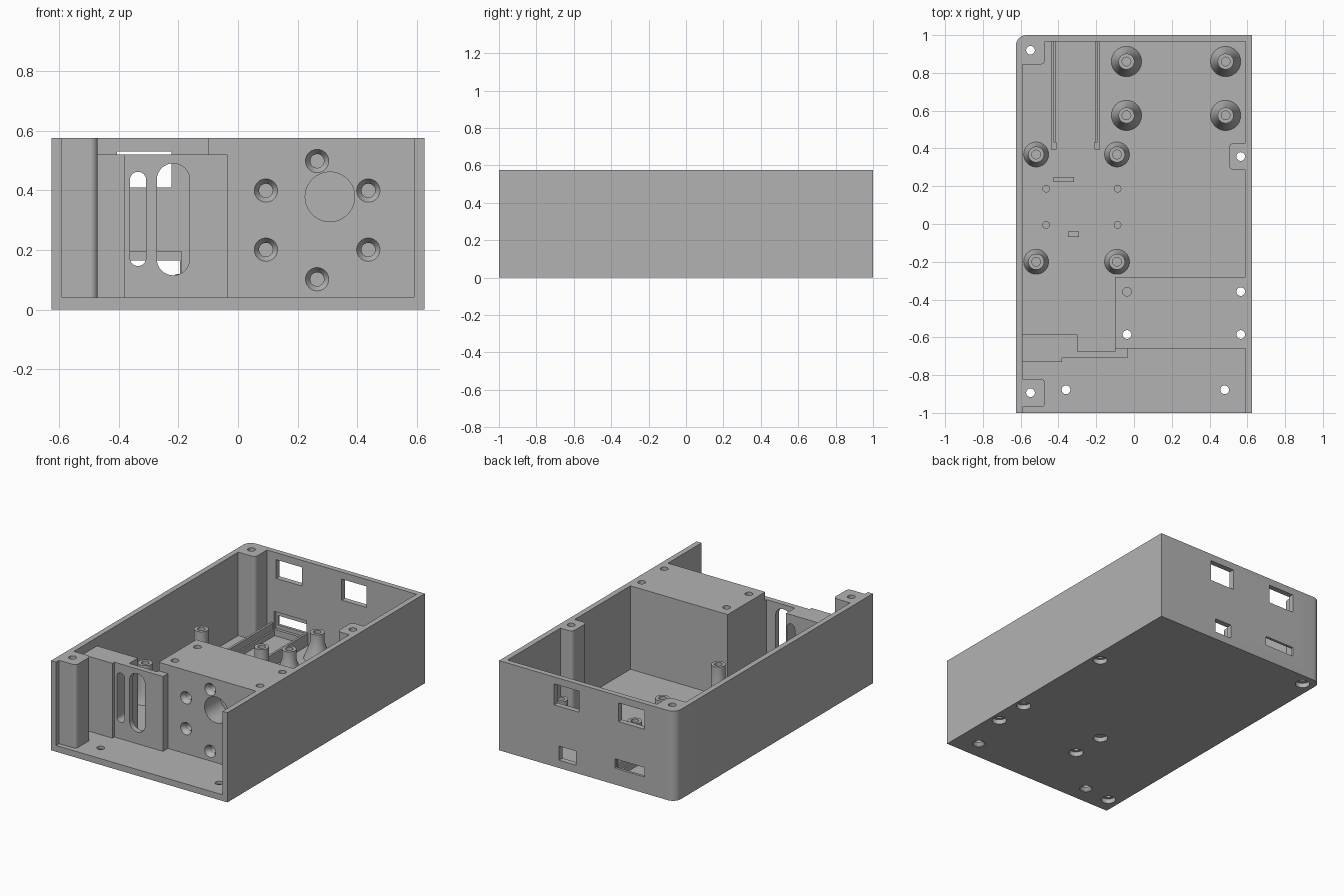
import bpy, bmesh, math
from mathutils import Vector

if "Cube" in bpy.data.objects:
    bpy.data.objects.remove(bpy.data.objects["Cube"], do_unlink=True)

grey = bpy.data.materials.new("plain_grey")
grey.use_nodes = True
GREY = (0.45, 0.45, 0.45, 1)
grey.diffuse_color = GREY
grey.node_tree.nodes["Principled BSDF"].inputs["Base Color"].default_value = GREY

FLOOR, TOP, IN_X, IN_Y = 0.04, 0.575, 0.59, 0.965
HOLE, BORE_X, BORE_Z = 0.023, 0.265, 0.30


def finish(name, bm):
    bmesh.ops.recalc_face_normals(bm, faces=bm.faces)
    mesh = bpy.data.meshes.new(name)
    bm.to_mesh(mesh)
    bm.free()
    mesh.materials.append(grey)
    ob = bpy.data.objects.new(name, mesh)
    bpy.context.collection.objects.link(ob)
    return ob


def rounded(points, steps=8):
    """Replace every (x, y, radius) corner by an arc."""
    out = []
    for i, p in enumerate(points):
        c = Vector(p[:2])
        if len(p) < 3:
            out.append(c)
            continue
        a = (Vector(points[i - 1][:2]) - c).normalized() * p[2]
        b = (Vector(points[(i + 1) % len(points)][:2]) - c).normalized() * p[2]
        for k in range(steps + 1):
            t = k / steps * math.pi / 2
            out.append(c + a * (1 - math.sin(t)) + b * (1 - math.cos(t)))
    return out


def prism(name, points, lo, hi, axis="z"):
    """Extrude an outline along z, or an x-z outline along y."""
    bm = bmesh.new()
    place = (lambda p, h: (p.x, p.y, h)) if axis == "z" else (lambda p, h: (p.x, h, p.y))
    outline = rounded(points)
    rings = [[bm.verts.new(place(p, h)) for p in outline] for h in (lo, hi)]
    n = len(outline)
    bm.faces.new(rings[0])
    bm.faces.new(rings[1])
    for i in range(n):
        j = (i + 1) % n
        bm.faces.new((rings[0][i], rings[0][j], rings[1][j], rings[1][i]))
    return finish(name, bm)


def rect(x0, x1, y0, y1, r=None):
    corners = [(x0, y0), (x1, y0), (x1, y1), (x0, y1)]
    return [c + (r,) for c in corners] if r else corners


def box(name, x0, x1, y0, y1, z0, z1):
    return prism(name, rect(x0, x1, y0, y1), z0, z1)


def lathe(name, profile, at, axis="z", steps=40):
    """Turn an (r, h) profile about z or y."""
    bm = bmesh.new()
    vs = [bm.verts.new((r, 0, h)) for r, h in profile]
    es = [bm.edges.new(pair) for pair in zip(vs, vs[1:])]
    bmesh.ops.spin(bm, geom=vs + es, axis=(0, 0, 1), cent=(0, 0, 0),
                   angle=math.tau, steps=steps, use_duplicate=False)
    bmesh.ops.remove_doubles(bm, verts=bm.verts, dist=1e-5)
    for v in bm.verts:
        x, y, h = v.co
        v.co = Vector((x, y, h) if axis == "z" else (x, h, y)) + Vector(at)
    return finish(name, bm)


def rod(x, y, r, lo, hi):
    return lathe("cutter", [(0, lo), (r, lo), (r, hi), (0, hi)], (x, y, 0))


def cut(target, cutters):
    bpy.context.view_layer.objects.active = target
    for c in cutters:
        c.hide_render = True
        m = target.modifiers.new("cut", "BOOLEAN")
        m.operation, m.solver, m.object = "DIFFERENCE", "EXACT", c
        bpy.ops.object.modifier_apply(modifier=m.name)
        bpy.data.objects.remove(c, do_unlink=True)


# Open tray: outer body hollowed from the top and the front
shell = prism("case_shell", [(-0.625, -1), (0.625, -1), (0.625, 1), (-0.625, 1, 0.055)], 0, TOP)
cut(shell, [box("cutter", -IN_X, IN_X, -1.1, IN_Y, FLOOR, 0.7)])

# Connector openings in the back wall, one with an inner recess
windows = [(0.06, 0.235, 0.395, 0.53), (-0.405, -0.222, 0.41, 0.53),
           (0.08, 0.20, 0.05, 0.14), (-0.405, -0.195, 0.105, 0.165)]
cut(shell, [box("cutter", x0, x1, 0.9, 1.1, z0, z1) for x0, x1, z0, z1 in windows])
cut(shell, [box("cutter", -0.42, -0.19, 0.9, 0.983, 0.08, 0.195)])

# Bolt holes, counterbored from below
post_holes = [(-0.548, 0.92), (0.565, 0.357), (-0.548, -0.893)]
block_holes = [(x, y) for x in (-0.037, 0.565) for y in (-0.358, -0.585)]
for x, y in post_holes + block_holes:
    cut(shell, [rod(x, y, HOLE, -0.1, 0.7), rod(x, y, 0.043, -0.1, 0.03)])
for x in (-0.36, 0.48):
    cut(shell, [lathe("cutter", [(0, -0.01), (0.038, -0.01), (0.038, 0.004), (HOLE, 0.022),
                                 (HOLE, 0.1), (0, 0.1)], (x, -0.878, 0))])

# Screw posts along the walls
R = 0.025
posts = {
    "back_post": [(-IN_X, 0.845), (-0.47, 0.845, R), (-0.47, IN_Y), (-IN_X, IN_Y)],
    "side_post": [(IN_X, 0.285), (IN_X, 0.43), (0.505, 0.43, R), (0.505, 0.285, R)],
    "front_post": [(-IN_X, -0.97), (-0.47, -0.97, R), (-0.47, -0.82, R), (-IN_X, -0.82)],
}
solids = [shell]
for (name, outline), (x, y) in zip(posts.items(), post_holes):
    post = prism(name, outline, FLOOR, TOP)
    cut(post, [rod(x, y, HOLE, 0, 0.7)])
    solids.append(post)

# Motor block with a wide bore from behind, shaft hole and screw circle
block = box("motor_block", -0.1, IN_X, -0.66, -0.28, FLOOR, TOP)
cut(block, [rod(x, y, HOLE, 0, 0.7) for x, y in block_holes])
cut(block, [lathe("cutter", [(0, -0.61), (0.247, -0.61), (0.247, -0.2), (0, -0.2)],
                  (BORE_X, 0, BORE_Z), "y", 72),
            lathe("cutter", [(0, -0.7), (0.083, -0.7), (0.083, -0.5), (0, -0.5)],
                  (0.308, 0, 0.378), "y", 48)])
sink = [(0, -0.7), (0.039, -0.7), (0.039, -0.66), (HOLE, -0.635), (HOLE, -0.5), (0, -0.5)]
for k in range(6):
    a = math.radians(90 + 60 * k)
    cut(block, [lathe("cutter", sink, (BORE_X + 0.198 * math.cos(a), 0,
                                       BORE_Z + 0.198 * math.sin(a)), "y")])
solids.append(block)

# Stepped front panel with two upright slots
panel = prism("front_panel", [(-IN_X, -0.73), (-0.38, -0.73), (-0.38, -0.71), (-0.035, -0.71),
                              (-0.035, -0.66), (-0.1, -0.66), (-0.1, -0.675), (-0.3, -0.675),
                              (-0.3, -0.585), (-IN_X, -0.585)], FLOOR, 0.52)
cut(panel, [prism("cutter", rect(-0.362, -0.308, 0.146, 0.462, 0.0269), -0.8, -0.5, "y"),
            prism("cutter", rect(-0.272, -0.162, 0.115, 0.49, 0.0549), -0.8, -0.5, "y")])
solids.append(panel)


# Flared board standoffs with blind screw holes
def standoff(name, x, y, foot, flare, top):
    solids.append(lathe(name, [(0, FLOOR), (foot, FLOOR), (0.042, flare), (0.042, top),
                               (HOLE, top), (HOLE, 0.08), (0, 0.08)], (x, y, 0)))


for x in (-0.04, 0.485):
    for y in (0.575, 0.86):
        standoff("short_standoff", x, y, 0.08, 0.14, 0.205)
for x in (-0.518, -0.09):
    for y in (-0.2, 0.368):
        standoff("tall_standoff", x, y, 0.066, 0.10, 0.285)

# Locating pins
for x in (-0.465, -0.087):
    for y in (-0.005, 0.187):
        solids.append(lathe("locating_pin", [(0, FLOOR), (0.02, FLOOR), (0.02, 0.08), (0, 0.08)],
                            (x, y, 0)))

# Slide rails with low inner ledges and end stops
for x, inward in ((-0.44, 1), (-0.18, -1)):
    for name, width, y0, y1, z in (("rail", 0.014, 0.4, IN_Y, 0.12),
                                   ("rail_ledge", 0.024, 0.4, IN_Y, 0.075),
                                   ("rail_stop", 0.03, 0.395, 0.435, 0.12)):
        box(name, *sorted((x, x + inward * width)), y0, y1, FLOOR, z)

# Small board clips on the floor
box("long_clip", -0.425, -0.318, 0.222, 0.248, FLOOR, 0.10)
box("short_clip", -0.35, -0.29, -0.07, -0.04, FLOOR, 0.08)

# Smooth the round walls, keep hard edges
bpy.ops.object.select_all(action="DESELECT")
for ob in solids:
    ob.select_set(True)
bpy.context.view_layer.objects.active = shell
bpy.ops.object.shade_smooth_by_angle(angle=math.radians(25))
